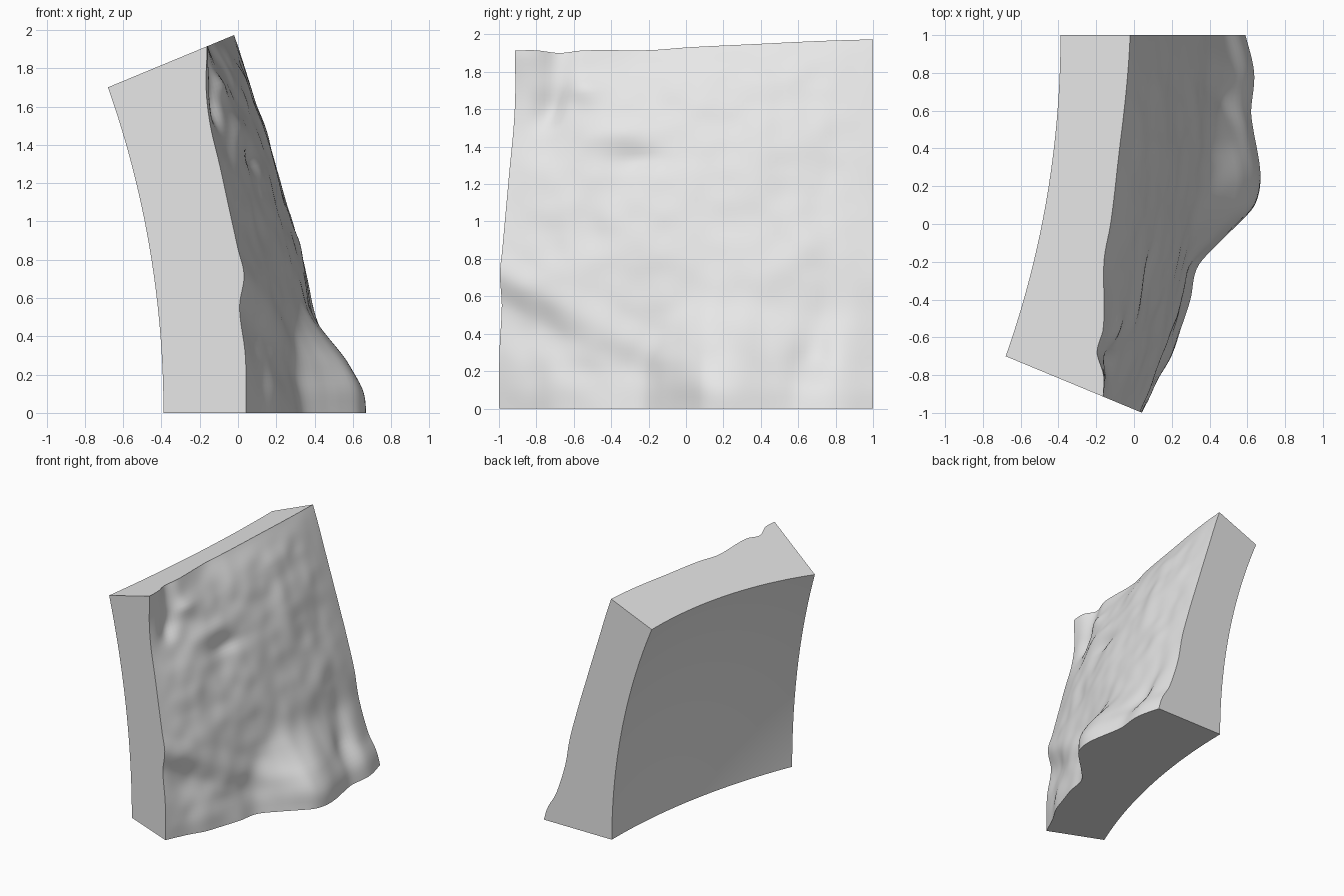
import bpy, bmesh, math
from mathutils import Vector, noise

if "Cube" in bpy.data.objects:
    bpy.data.objects.remove(bpy.data.objects["Cube"])

N = 72                                   # grid resolution of the slab
CENTRE = Vector((-4.784, 1.0, 0.0))      # centre of the globe the slab is cut from
INNER = 4.757                            # radius of the smooth inside
T = math.tan(math.radians(22.5))         # slope of the two tilted cut planes

# Edge profiles of the terrain: (position 0..1, radius)
BACK = [(0, 5.374), (.05, 5.34), (.11, 5.27), (.23, 5.205), (.34, 5.19), (.46, 5.165),
        (.615, 5.142), (.79, 5.137), (1, 5.156)]
FRONT = [(0, 5.222), (.15, 5.228), (.277, 5.216), (.361, 5.262), (.434, 5.248),
         (.55, 5.237), (.67, 5.234), (.78, 5.228), (1, 5.235)]
BOTTOM = [(0, 5.374), (.09, 5.424), (.18, 5.419), (.22, 5.437), (.332, 5.505), (.40, 5.498),
          (.453, 5.427), (.507, 5.348), (.58, 5.265), (.665, 5.272), (.743, 5.267),
          (.823, 5.264), (.90, 5.236), (1, 5.222)]
TOP = [(0, 5.156), (.256, 5.133), (.36, 5.131), (.518, 5.142), (.627, 5.148), (.81, 5.237),
       (.884, 5.243), (.94, 5.318), (1, 5.355)]

# Local dips and knolls: (u, w, size u, size w, height)
FEATURES = [(.91, .83, .05, .06, -.05), (.80, .88, .05, .04, .03), (.66, .74, .09, .04, .025),
            (.62, .66, .10, .03, -.02), (.30, .70, .05, .12, .02), (.15, .12, .05, .07, -.04)]


def curve(pts, t):
    """Smooth curve through the points."""
    t = min(max(t, 0.0), 1.0)
    i = max(k for k in range(len(pts) - 1) if pts[k][0] <= t)

    def slope(k):
        a, b = pts[max(k - 1, 0)], pts[min(k + 1, len(pts) - 1)]
        return (b[1] - a[1]) / (b[0] - a[0])
    (x0, y0), (x1, y1) = pts[i], pts[i + 1]
    d = x1 - x0
    s = (t - x0) / d
    return (y0 * (2*s**3 - 3*s*s + 1) + y1 * (3*s*s - 2*s**3)
            + d * (slope(i) * (s**3 - 2*s*s + s) + slope(i + 1) * (s**3 - s*s)))


def loft(u, w):
    # the front ledge sweeps downward as it runs back
    return curve(BACK, w) * (1 - u) + curve(FRONT, w + .5 * (1 - u)) * u


def terrain(u, w):
    r = loft(u, w)
    r += math.exp(-(w / .2) ** 3) * (curve(BOTTOM, u) - loft(u, 0))
    r += math.exp(-((1 - w) / .12) ** 1.3) * (curve(TOP, u) - loft(u, 1))
    fade = min(1, 8 * min(u, w, 1 - u, 1 - w))
    for fu, fw, su, sw, h in FEATURES:
        r += fade * h * math.exp(-((u - fu) / su) ** 2 - ((w - fw) / sw) ** 2)
    p = Vector((u, w, .37))
    r += fade * (.018 * noise.noise(p * 6) + .010 * noise.noise(p * 13))
    return r


def point(u, w, r):
    return CENTRE + Vector((1, -u * T, w * T)).normalized() * r


bm = bmesh.new()
steps = [k / N for k in range(N + 1)]
outer = [[bm.verts.new(point(u, w, terrain(u, w))) for w in steps] for u in steps]
inner = [[bm.verts.new(point(u, w, INNER)) for w in steps] for u in steps]

# Rough outside and smooth inside
for g in (outer, inner):
    for i in range(N):
        for j in range(N):
            bm.faces.new((g[i][j], g[i + 1][j], g[i + 1][j + 1], g[i][j + 1]))

# Four flat cut sides
rim = ([(i, 0) for i in range(N)] + [(N, j) for j in range(N)]
       + [(i, N) for i in range(N, 0, -1)] + [(0, j) for j in range(N, 0, -1)])
for (a, b), (c, d) in zip(rim, rim[1:] + rim[:1]):
    bm.faces.new((outer[a][b], outer[c][d], inner[c][d], inner[a][b]))
bmesh.ops.recalc_face_normals(bm, faces=bm.faces[:])

mesh = bpy.data.meshes.new("terrain_slab")
bm.to_mesh(mesh)
bm.free()
slab = bpy.data.objects.new("terrain_slab", mesh)
bpy.context.collection.objects.link(slab)

stone = bpy.data.materials.new("light_grey")
stone.diffuse_color = (.8, .8, .8, 1)
stone.use_nodes = True
stone.node_tree.nodes["Principled BSDF"].inputs["Base Color"].default_value = stone.diffuse_color
mesh.materials.append(stone)

bpy.context.view_layer.objects.active = slab
slab.select_set(True)
bpy.ops.object.shade_smooth_by_angle(angle=math.radians(35))
